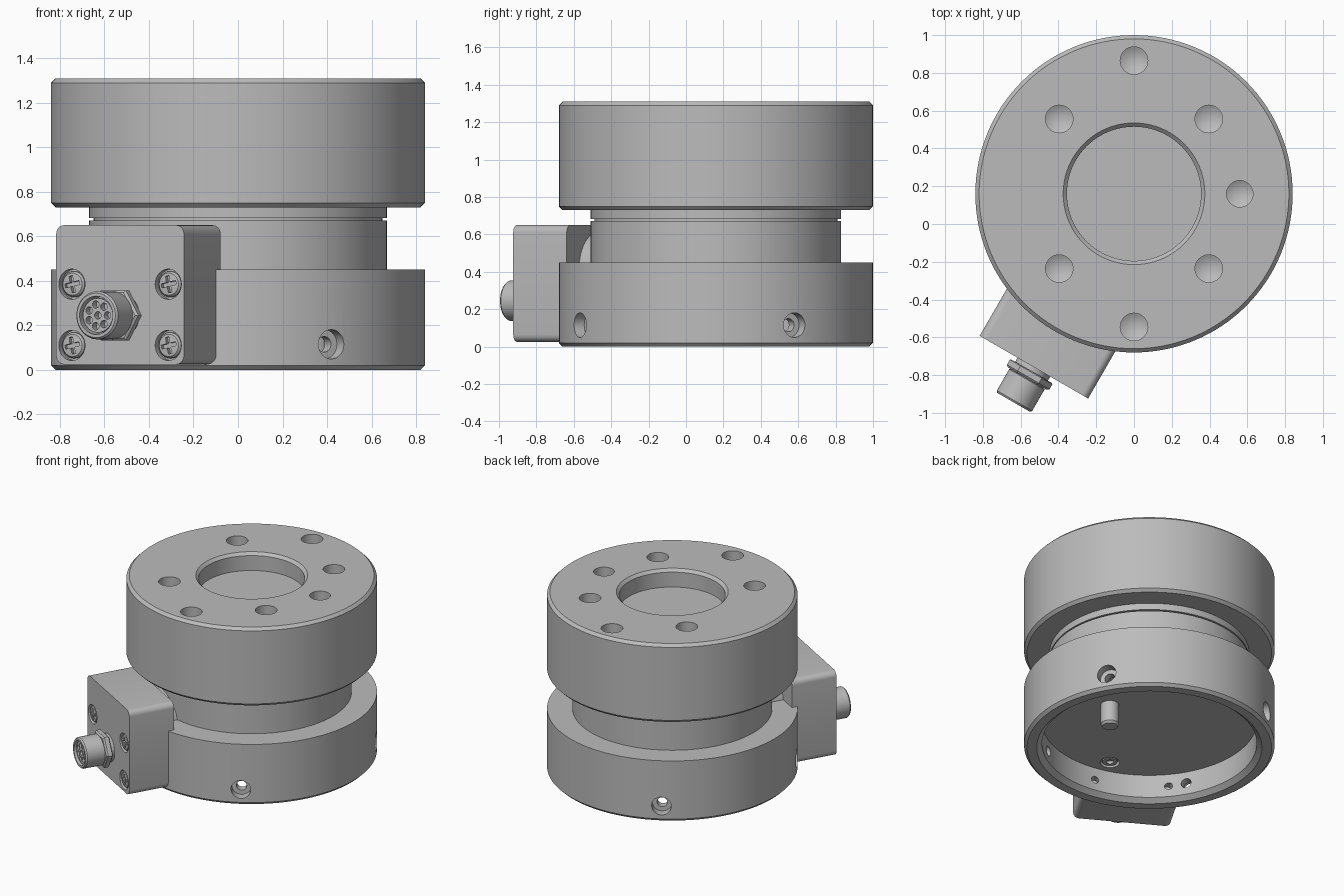
import bpy, bmesh
from math import sin, cos, pi, radians
from mathutils import Matrix, Vector

if "Cube" in bpy.data.objects:
    bpy.data.objects.remove(bpy.data.objects["Cube"])

grey = bpy.data.materials.new("machined_grey")
grey.use_nodes = True
grey.diffuse_color = (0.5, 0.5, 0.5, 1)
grey.node_tree.nodes["Principled BSDF"].inputs["Base Color"].default_value = (0.5, 0.5, 0.5, 1)

AXIS = Matrix.Translation((0, 0.16, 0))          # main turning axis


def outward(angle):
    """Frame on the axis: local x sideways, y up, z radially outward."""
    a = radians(angle)
    rot = Matrix(((-sin(a), 0, cos(a)), (cos(a), 0, sin(a)), (0, 1, 0))).to_4x4()
    return AXIS @ rot


SIDE = outward(240)                              # direction of the cable box


def lathe(bm, profile, frame, n=32):
    """Revolve (radius, height) points about the local z axis."""
    rings = []
    for r, z in profile:
        count = n if r > 0 else 1
        rings.append([bm.verts.new(frame @ Vector((r * cos(2 * pi * i / n), r * sin(2 * pi * i / n), z)))
                      for i in range(count)])
    for a, b in zip(rings, rings[1:]):
        for i in range(n):
            j = (i + 1) % n
            quad = [a[i % len(a)], a[j % len(a)], b[j % len(b)], b[i % len(b)]]
            bm.faces.new(list(dict.fromkeys(quad)))


def prism(bm, outline, z0, z1, frame):
    """Extrude a flat outline along the local z axis."""
    low, high = [[bm.verts.new(frame @ Vector((x, y, z))) for x, y in outline] for z in (z0, z1)]
    bm.faces.new(low[::-1])
    bm.faces.new(high)
    for i in range(len(low)):
        j = (i + 1) % len(low)
        bm.faces.new((low[i], low[j], high[j], high[i]))


def rounded_rect(w, h, r, steps=6):
    pts = []
    for k, (sx, sy) in enumerate(((1, 1), (-1, 1), (-1, -1), (1, -1))):
        for i in range(steps + 1):
            a = (k + i / steps) * pi / 2
            pts.append((sx * (w / 2 - r) + r * cos(a), sy * (h / 2 - r) + r * sin(a)))
    return pts


def finish(name, bm, cutter=None):
    """Make the object, subtract the cutter mesh and shade it."""
    def make(label, b):
        bmesh.ops.recalc_face_normals(b, faces=b.faces)
        mesh = bpy.data.meshes.new(label)
        b.to_mesh(mesh)
        b.free()
        mesh.materials.append(grey)
        ob = bpy.data.objects.new(label, mesh)
        bpy.context.scene.collection.objects.link(ob)
        return ob

    ob = make(name, bm)
    bpy.ops.object.select_all(action='DESELECT')
    bpy.context.view_layer.objects.active = ob
    ob.select_set(True)
    if cutter:
        tool = make(name + "_cutter", cutter)
        tool.hide_render = True
        mod = ob.modifiers.new("holes", 'BOOLEAN')
        mod.operation, mod.solver, mod.object = 'DIFFERENCE', 'EXACT', tool
        bpy.ops.object.modifier_apply(modifier=mod.name)
        bpy.data.objects.remove(tool)
    bpy.ops.object.shade_smooth_by_angle(angle=radians(25))
    return ob


def at(x, y, frame=SIDE):
    return frame @ Matrix.Translation((x, y, 0))


# Base: hollow foot, neck and grooved collar
base, cut = bmesh.new(), bmesh.new()
lathe(base, [(0, .2), (.72, .2), (.72, .03), (.755, 0), (.82, 0), (.84, .02), (.84, .45), (.67, .45),
             (.67, .672), (.65, .672), (.65, .682), (.67, .682), (.67, .74), (0, .74)], AXIS, 128)
# Counterbored radial mounting holes
for angle in (30, 120, 210, 300):
    lathe(cut, [(0, .6), (.035, .6), (.035, .775), (.066, .775), (.066, .95), (0, .95)],
          at(0, .115, outward(angle)))
# Inner ends of the box screw holes
for x in (-.25, .25):
    lathe(cut, [(0, .55), (.026, .55), (.026, .76), (0, .76)], at(x, .11), 20)
# Socket in the cavity ceiling
lathe(cut, [(0, .1), (.066, .1), (.066, .23), (0, .23)], at(-.15, -.59, AXIS))
finish("base", base, cut)

# Screw seated in the ceiling socket
screw = bmesh.new()
lathe(screw, [(0, .24), (.05, .24), (.05, .205), (.025, .205), (.025, .225), (0, .225)], at(-.15, -.59, AXIS))
finish("ceiling_screw", screw)

# Locating pin under the base
pin = bmesh.new()
lathe(pin, [(0, .22), (.062, .22), (.062, .05), (.05, .035), (0, .035)], at(.345, 0, AXIS))
finish("locating_pin", pin)

# Upper drum with central recess and drilled holes
drum, cut = bmesh.new(), bmesh.new()
lathe(drum, [(0, .73), (.82, .73), (.84, .75), (.84, 1.29), (.82, 1.31), (.375, 1.31),
             (.355, 1.29), (.355, 1.18), (0, 1.18)], AXIS, 128)
spots = [(0, .705), (0, -.705), (.56, 0)] + [(x, y) for x in (-.396, .396) for y in (-.396, .396)]
for x, y in spots:
    r = .07 if y == 0 else .073
    lathe(cut, [(0, 1.02), (r, 1.06), (r, 1.4), (0, 1.4)], at(x, y, AXIS))
finish("upper_drum", drum, cut)

# Cable box with screw counterbores
box, cut = bmesh.new(), bmesh.new()
prism(box, rounded_rect(.663, .625, .04), .73, 1.06, at(0, .3375))
corners = [(x, y) for x in (-.25, .25) for y in (.11, .385)]
for x, y in corners:
    lathe(cut, [(0, 1.03), (.068, 1.03), (.068, 1.1), (0, 1.1)], at(x, y))
finish("cable_box", box, cut)

# Duct from the box into the neck
duct = bmesh.new()
lathe(duct, [(0, .62), (.2, .62), (.2, .74), (0, .74)], at(0, .41), 48)
finish("cable_duct", duct)

# Cross-head screws
w, l = .009, .038
cross = [(l, -w), (l, w), (w, w), (w, l), (-w, l), (-w, w), (-l, w), (-l, -w),
         (-w, -w), (-w, -l), (w, -l), (w, -w)]
for i, (x, y) in enumerate(corners):
    head, cut = bmesh.new(), bmesh.new()
    lathe(head, [(0, 1.02), (.058, 1.02), (.058, 1.045), (.05, 1.055), (0, 1.06)], at(x, y))
    prism(cut, cross, 1.038, 1.1, at(x, y) @ Matrix.Rotation(radians(12), 4, 'Z'))
    finish(f"box_screw_{i + 1}", head, cut)

# Connector: nut, barrel and pin insert
plug = at(0, .245)
nut = bmesh.new()
lathe(nut, [(0, 1.085), (.125, 1.085), (.13, 1.09), (.13, 1.12), (.118, 1.13), (0, 1.13)], plug, 6)
finish("connector_nut", nut)

barrel = bmesh.new()
lathe(barrel, [(0, 1.05), (.1, 1.05), (.1, 1.13), (.108, 1.135), (.108, 1.265), (.1, 1.275),
               (.086, 1.275), (.086, 1.2), (0, 1.2)], plug, 48)
finish("connector_barrel", barrel)

insert, cut = bmesh.new(), bmesh.new()
lathe(insert, [(0, 1.19), (.077, 1.19), (.077, 1.26), (0, 1.26)], plug, 48)
sockets = [(0, 0)] + [(.05 * cos(2 * pi * k / 7), .05 * sin(2 * pi * k / 7)) for k in range(7)]
for x, y in sockets:
    lathe(cut, [(0, 1.225), (.017, 1.225), (.017, 1.3), (0, 1.3)], plug @ Matrix.Translation((x, y, 0)), 16)
finish("connector_insert", insert, cut)

# Key rib beside the insert
key = bmesh.new()
prism(key, [(.074, -.012), (.09, -.012), (.09, .012), (.074, .012)], 1.195, 1.265, plug)
finish("connector_key", key)
